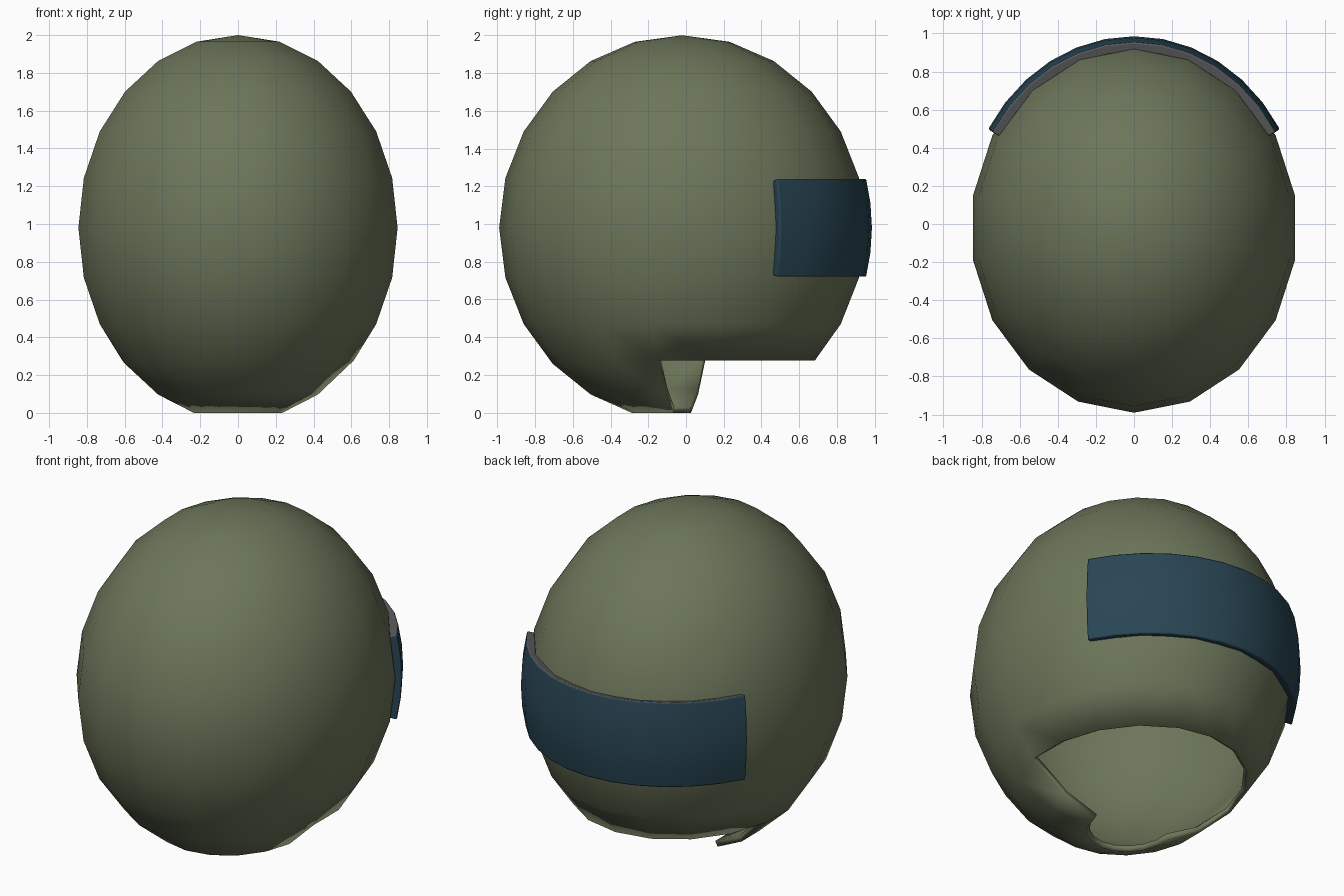
import bpy, bmesh
from math import sin, cos, radians

if "Cube" in bpy.data.objects:
    bpy.data.objects.remove(bpy.data.objects["Cube"])

CY, CZ = -0.02, 0.98            # ellipsoid centre
RX, RY, RZ = 0.858, 0.97, 1.02  # ellipsoid radii


def material(name, rgb):
    m = bpy.data.materials.new(name)
    m.diffuse_color = (*rgb, 1)
    m.use_nodes = True
    m.node_tree.nodes["Principled BSDF"].inputs["Base Color"].default_value = m.diffuse_color
    return m


olive = material("olive", (0.150, 0.180, 0.102))
teal = material("dark teal", (0.022, 0.060, 0.088))
grey = material("rim grey", (0.10, 0.10, 0.105))


def point(lon, polar, off=0.0):
    """Point on the ellipsoid, grown by off; angles in degrees."""
    a, t = radians(lon), radians(polar)
    return ((RX + off) * sin(t) * cos(a),
            CY + (RY + off) * sin(t) * sin(a),
            CZ + (RZ + off) * cos(t))


def finish(name, bm, mats):
    me = bpy.data.meshes.new(name)
    bm.to_mesh(me)
    bm.free()
    ob = bpy.data.objects.new(name, me)
    bpy.context.collection.objects.link(ob)
    for m in mats:
        me.materials.append(m)
    bpy.ops.object.select_all(action='DESELECT')
    ob.select_set(True)
    bpy.context.view_layer.objects.active = ob
    bpy.ops.object.shade_smooth_by_angle(angle=radians(30))
    return ob


# Helmet shell: 18 segments, 15 degree rings, open underneath
bm = bmesh.new()
SEG = 18
pole = bm.verts.new(point(0, 0))
rings = []
for r in range(1, 12):
    ring = []
    for s in range(SEG):
        polar = 15 * r
        if r == 9 and s <= 9:      # rear lower rim
            polar = 133.5
        if r == 11:                # chin rim
            polar = 164
        ring.append(bm.verts.new(point(-10 + 20 * s, polar)))
    rings.append(ring)
for s in range(SEG):
    n = (s + 1) % SEG
    bm.faces.new((pole, rings[0][s], rings[0][n]))
    for r in range(10):
        if r >= 8 and s < 9:       # neck opening at the back
            continue
        a, b = rings[r], rings[r + 1]
        bm.faces.new((a[s], b[s], b[n], a[n]))
loose = [v for v in bm.verts if not v.link_faces]
bmesh.ops.delete(bm, geom=loose, context='VERTS')
shell = finish("helmet_shell", bm, [olive])
wall = shell.modifiers.new("wall", 'SOLIDIFY')
wall.thickness = 0.035
wall.offset = -1

# Curved band around the back, with a lighter upper rim
bm = bmesh.new()
half = 14.3
lats = [90 + half * k / 2 for k in (2, 1, 0, -1, -2)]    # bottom to top
section = [(p, -0.02) for p in lats] + [(p, 0.035) for p in reversed(lats)]
rows = [[bm.verts.new(point(31 + 118 * i / 12, p, o)) for p, o in section]
        for i in range(13)]
count = len(section)
for a, b in zip(rows, rows[1:]):
    for j in range(count):
        k = (j + 1) % count
        f = bm.faces.new((a[j], b[j], b[k], a[k]))
        if j == len(lats) - 1:
            f.material_index = 1
bm.faces.new(rows[0])
bm.faces.new(list(reversed(rows[-1])))
bmesh.ops.recalc_face_normals(bm, faces=bm.faces)
band = finish("rear_band", bm, [teal, grey])
bev = band.modifiers.new("soft_edges", 'BEVEL')
bev.width = 0.008
bev.segments = 2
bev.limit_method = 'ANGLE'
bev.angle_limit = radians(40)
